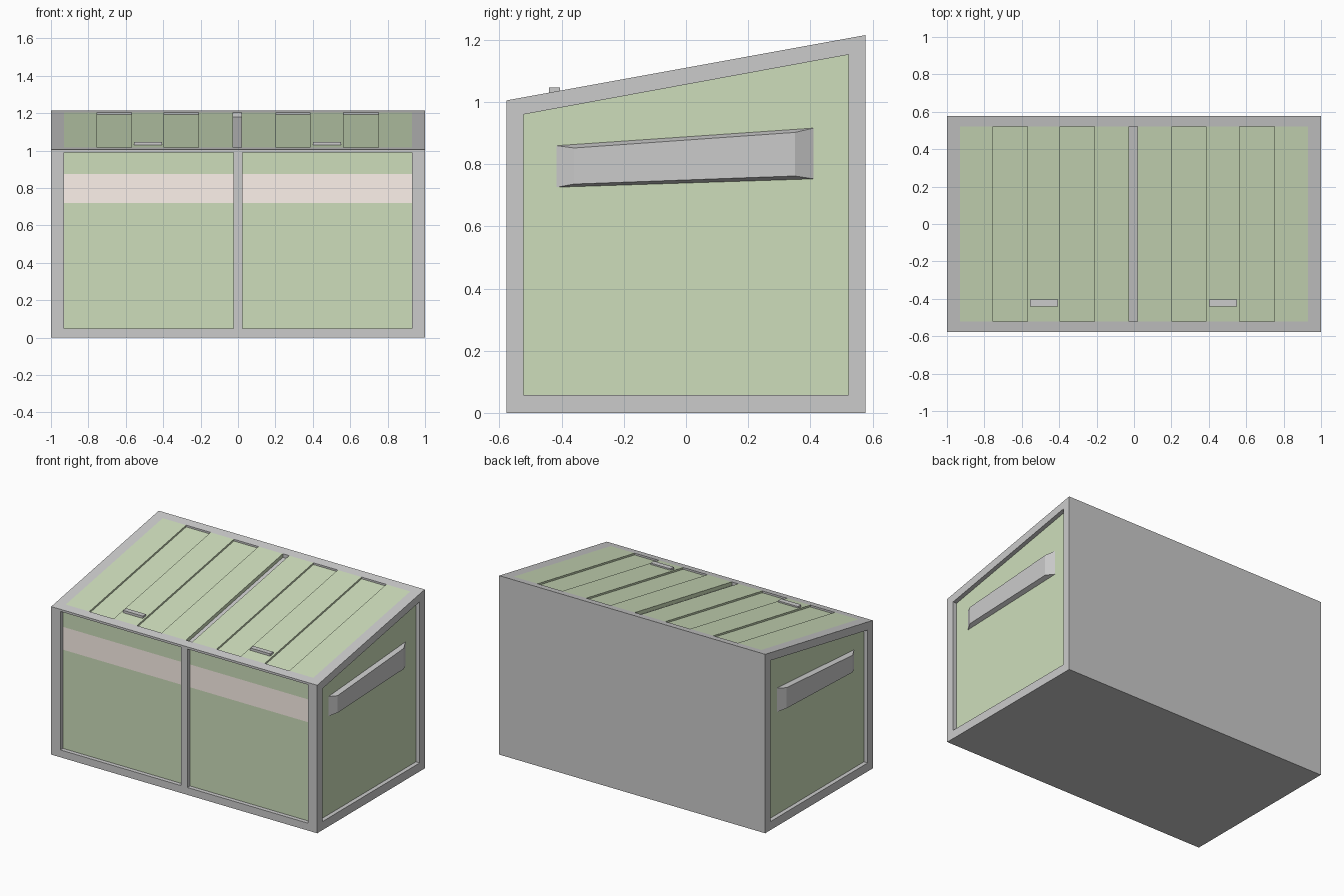
import bpy, bmesh

if "Cube" in bpy.data.objects:
    bpy.data.objects.remove(bpy.data.objects["Cube"])

def material(name, rgb):
    m = bpy.data.materials.new(name)
    m.diffuse_color = (*rgb, 1)
    m.use_nodes = True
    m.node_tree.nodes["Principled BSDF"].inputs["Base Color"].default_value = m.diffuse_color
    return m

GREEN = material("green_paint", (0.615, 0.73, 0.50))
PINK = material("pale_pink", (0.99, 0.89, 0.83))

def loft(name, a, b, mat=None):
    """Solid between two matching loops of 3D points."""
    bm = bmesh.new()
    va, vb = [bm.verts.new(p) for p in a], [bm.verts.new(p) for p in b]
    bm.faces.new(va)
    bm.faces.new(vb[::-1])
    for i in range(len(a)):
        j = (i + 1) % len(a)
        bm.faces.new((va[i], vb[i], vb[j], va[j]))
    bmesh.ops.recalc_face_normals(bm, faces=bm.faces)
    me = bpy.data.meshes.new(name)
    bm.to_mesh(me)
    bm.free()
    ob = bpy.data.objects.new(name, me)
    bpy.context.collection.objects.link(ob)
    if mat:
        me.materials.append(mat)
    return ob

def prism(name, profile, x0, x1, mat=None):
    """Extrude a (y, z) profile along x."""
    return loft(name, [(x0, y, z) for y, z in profile],
                [(x1, y, z) for y, z in profile], mat)

def rect(y0, y1, z0, z1):
    return [(y0, z0), (y1, z0), (y1, z1), (y0, z1)]

def roof_z(y):
    return 1.005 + (y + 0.577) * 0.21 / 1.154

def roof_strip(low, high):
    """Profile parallel to the roof, between two offsets from it."""
    a, b = -0.52, 0.52
    return [(a, roof_z(a) + low), (b, roof_z(b) + low),
            (b, roof_z(b) + high), (a, roof_z(a) + high)]

def carve(ob, cutter):
    mod = ob.modifiers.new("recess", 'BOOLEAN')
    mod.operation, mod.solver, mod.object = 'DIFFERENCE', 'EXACT', cutter
    bpy.context.view_layer.objects.active = ob
    bpy.ops.object.modifier_apply(modifier=mod.name)
    bpy.data.objects.remove(cutter)

Y, X, D = 0.577, 0.999, 0.03

# Grey body with sloping roof
body = prism("body", [(-Y, 0), (Y, 0), (Y, 1.215), (-Y, 1.005)], -X, X)

# Front: two recessed panels with a pale band
for side, x0, x1 in (("left", -0.93, -0.025), ("right", 0.025, 0.93)):
    carve(body, prism("cutter", rect(-Y - 0.1, -Y + D, 0.05, 0.99), x0, x1))
    f = -Y + D
    for part, z0, z1, mat in (("lower_panel", 0.05, 0.72, GREEN),
                              ("band", 0.72, 0.875, PINK),
                              ("upper_panel", 0.875, 0.99, GREEN)):
        prism(f"front_{side}_{part}", rect(f - 0.002, f + 0.005, z0, z1), x0, x1, mat)

# Sides: recessed panel and a tapered grip
side_profile = [(-0.522, 0.058), (0.522, 0.058), (0.522, 1.152), (-0.522, 0.96)]
grip_base = [(-0.42, 0.725), (0.415, 0.752), (0.415, 0.917), (-0.42, 0.86)]
grip_top = [(-0.36, 0.736), (0.35, 0.762), (0.35, 0.902), (-0.36, 0.852)]
for side, s in (("left", -1), ("right", 1)):
    carve(body, prism("cutter", side_profile, s * (X - D), s * 1.1))
    prism(f"side_panel_{side}", side_profile, s * (X - D - 0.005), s * (X - D + 0.002), GREEN)
    loft(f"side_grip_{side}", [(s * (X - D), y, z) for y, z in grip_base],
         [(s, y, z) for y, z in grip_top])

# Roof: recess filled with alternating high and low planks, grey gap in the middle
carve(body, prism("cutter", roof_strip(-0.025, 0.2), -0.93, 0.93))
for side, edges in (("left", (-0.93, -0.753, -0.57, -0.395, -0.21, -0.027)),
                    ("right", (0.02, 0.203, 0.385, 0.565, 0.75, 0.93))):
    for i in range(5):
        top = 0 if i % 2 == 0 else -0.012
        prism(f"roof_plank_{side}_{i + 1}", roof_strip(-0.027, top),
              edges[i], edges[i + 1], GREEN)

# Roof handles
for side, x0 in (("left", -0.557), ("right", 0.4)):
    prism(f"roof_handle_{side}", rect(-0.44, -0.405, 1.02, 1.046), x0, x0 + 0.15)
